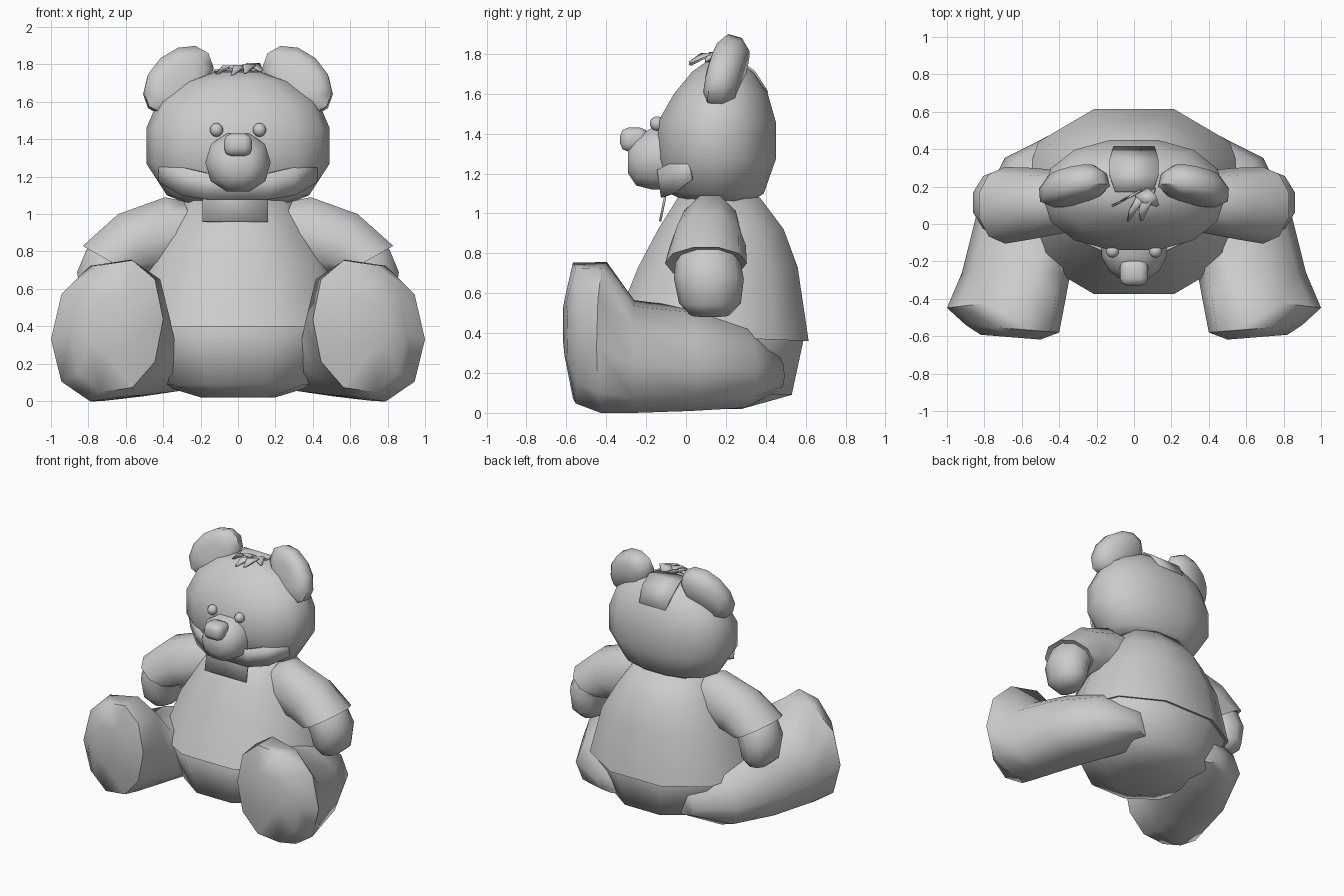
import bpy, bmesh, math
from mathutils import Vector

if "Cube" in bpy.data.objects:
    bpy.data.objects.remove(bpy.data.objects["Cube"])


def finish(name, bm, mirror=False, thick=0, angle=60):
    bmesh.ops.recalc_face_normals(bm, faces=bm.faces)
    me = bpy.data.meshes.new(name)
    bm.to_mesh(me)
    bm.free()
    ob = bpy.data.objects.new(name, me)
    bpy.context.collection.objects.link(ob)
    if thick:
        m = ob.modifiers.new("Thickness", 'SOLIDIFY')
        m.thickness, m.offset = thick, 0
    if mirror:
        m = ob.modifiers.new("Mirror", 'MIRROR')
        m.use_mirror_merge = False
    bpy.ops.object.select_all(action='DESELECT')
    ob.select_set(True)
    bpy.context.view_layer.objects.active = ob
    bpy.ops.object.shade_smooth_by_angle(angle=math.radians(angle))
    return ob


def loft(name, rings, n=10, p=2.2, mirror=False):
    """Skin rounded rings, each given as (centre, half axis u, half axis v)."""
    unit = []
    for i in range(n):
        a = math.tau * i / n
        c, s = math.cos(a), math.sin(a)
        unit.append((math.copysign(abs(c) ** (2 / p), c),
                     math.copysign(abs(s) ** (2 / p), s)))
    top = max(q[1] for q in unit)
    bm = bmesh.new()
    loops = []
    for c, u, v in rings:
        c, u, v = Vector(c), Vector(u), Vector(v)
        loops.append([bm.verts.new(c + u * a + v * (b / top)) for a, b in unit])
    for lo, hi in zip(loops, loops[1:]):
        for i in range(n):
            j = (i + 1) % n
            bm.faces.new((lo[i], lo[j], hi[j], hi[i]))
    bm.faces.new(loops[0])
    bm.faces.new(loops[-1])
    return finish(name, bm, mirror)


def level(z, hw, y0, y1, tilt=0.0):
    """Horizontal ring from half width and front/back limits."""
    return (0, (y0 + y1) / 2, z), (hw, 0, 0), (0, (y1 - y0) / 2, tilt)


def strip(name, pairs, thick=0.012):
    """Thin sheet between pairs of points."""
    bm = bmesh.new()
    rows = [[bm.verts.new(q) for q in pair] for pair in pairs]
    for (a, b), (c, d) in zip(rows, rows[1:]):
        bm.faces.new((a, b, d, c))
    return finish(name, bm, thick=thick)


# Seat of the body and the shirt over it
loft("lower_body", [level(.02, .2, -.12, .28), level(.09, .43, -.29, .53),
                    level(.37, .6, -.36, .59), level(.6, .5, -.25, .52)])
loft("shirt", [level(.39, .59, -.34, .58, -.02), level(.38, .62, -.375, .615, -.02),
               level(.73, .51, -.24, .56), level(.92, .39, -.14, .49),
               level(1.08, .28, -.04, .37)])

# Legs with upright feet; rings are (x, y, half width, low z, high z, slant in plan)
leg = []
for x, y, hw, z0, z1, k in [(.26, .45, .15, .12, .3, .3), (.41, .27, .28, .04, .46, .3),
                            (.54, 0, .3, .025, .52, .2), (.63, -.26, .29, .015, .55, 0),
                            (.68, -.41, .32, .015, .74, -.12), (.65, -.56, .25, .06, .74, .08),
                            (.66, -.605, .16, .28, .56, .08)]:
    leg.append(((x, y, (z0 + z1) / 2), (hw, k * hw, -.15 * hw), (0, 0, (z1 - z0) / 2)))
loft("leg", leg, mirror=True)

# Sleeves and arms
loft("sleeve", [((.22, .13, .9), (0, .15, 0), (.07, 0, .17)),
                ((.33, .12, .89), (0, .16, 0), (.06, 0, .2)),
                ((.54, .11, .84), (0, .19, 0), (.1, 0, .16)),
                ((.69, .1, .75), (0, .205, 0), (.14, 0, .08)),
                ((.685, .1, .755), (0, .17, 0), (.12, 0, .07))], p=2, mirror=True)
loft("arm", [((.58, .1, .82), (0, .14, 0), (.08, 0, .1)),
             ((.68, .11, .75), (0, .165, 0), (.13, 0, .06)),
             ((.72, .115, .67), (0, .175, 0), (.14, 0, .02)),
             ((.72, .12, .55), (0, .155, 0), (.12, 0, -.01)),
             ((.7, .12, .49), (0, .1, 0), (.07, 0, -.01))], p=2, mirror=True)

# Head
loft("head", [level(1.06, .28, 0, .33), level(1.1, .38, -.08, .39),
              level(1.27, .49, -.14, .45), level(1.46, .49, -.14, .45),
              level(1.6, .43, -.06, .41), level(1.71, .28, .03, .34),
              level(1.76, .12, .1, .27)], n=14)

# Ears: puffy discs leaning back, outer edge turned forward and drooping
normal = Vector((.14, 1, -.22)).normalized()
side = normal.cross(Vector((0, 0, 1))).normalized()
up = side.cross(normal)
loft("ear", [(Vector((.322, .2, 1.71)) + normal * t, (side - up * .35) * r, up * r * .92)
             for t, r in [(-.085, .08), (-.075, .14), (-.04, .19), (.03, .185), (.085, .13)]],
     n=12, p=2, mirror=True)

# Snout and nose
loft("snout", [((0, y, (a + b) / 2), (hw, 0, 0), (0, 0, (b - a) / 2))
               for y, hw, a, b in [(-.06, .17, 1.12, 1.43), (-.17, .175, 1.12, 1.43),
                                   (-.25, .135, 1.14, 1.38), (-.29, .08, 1.2, 1.33)]])
bm = bmesh.new()
bmesh.ops.create_cube(bm, size=1)
bmesh.ops.scale(bm, vec=(.15, .14, .12), verts=bm.verts)
bmesh.ops.bevel(bm, geom=bm.edges[:], offset=.04, segments=2, profile=.5, affect='EDGES')
bmesh.ops.translate(bm, vec=(0, -.26, 1.37), verts=bm.verts)
finish("nose", bm)

# Eyes
bm = bmesh.new()
bmesh.ops.create_uvsphere(bm, u_segments=10, v_segments=7, radius=.037)
bmesh.ops.translate(bm, vec=(.115, -.145, 1.45), verts=bm.verts)
finish("eye", bm, mirror=True)

# Jaw fur hugging the cheeks, and the chest patch at the neck opening
jaw = [(.42, .01, 1.27, 1.17), (.3, -.08, 1.25, 1.1), (.17, -.14, 1.22, 1.08)]
jaw = [(-x, y, a, b) for x, y, a, b in jaw] + jaw[::-1]
strip("jaw_fur", [((x, y, a), (x, y + .02, b)) for x, y, a, b in jaw])
strip("chest_patch", [((-.19, y, z), (.16, y, z))
                      for y, z in [(-.12, 1.2), (-.105, 1.08), (-.13, .96)]])

# Hair: a sheet over the back of the crown and a tuft of pointed locks
strip("back_hair", [((-w, y, z), (w, y, z)) for w, y, z in
                    [(.1, .17, 1.77), (.13, .26, 1.767), (.13, .342, 1.71), (.11, .408, 1.605)]])
for i, (tip, base) in enumerate([((-.11, .1, 1.75), .02), ((-.03, .02, 1.745), .05),
                                 ((.04, .02, 1.755), .08), ((.125, .1, 1.765), .04)]):
    b = Vector((base, .17, 1.77))
    m = (b + Vector(tip)) / 2 + Vector((0, 0, .035))
    w = Vector((.035, .02, 0))
    strip(f"hair_lock_{i + 1}", [(b - w, b + w), (m - w, m + w),
                                 (Vector(tip) - w * .2, Vector(tip) + w * .2)])
